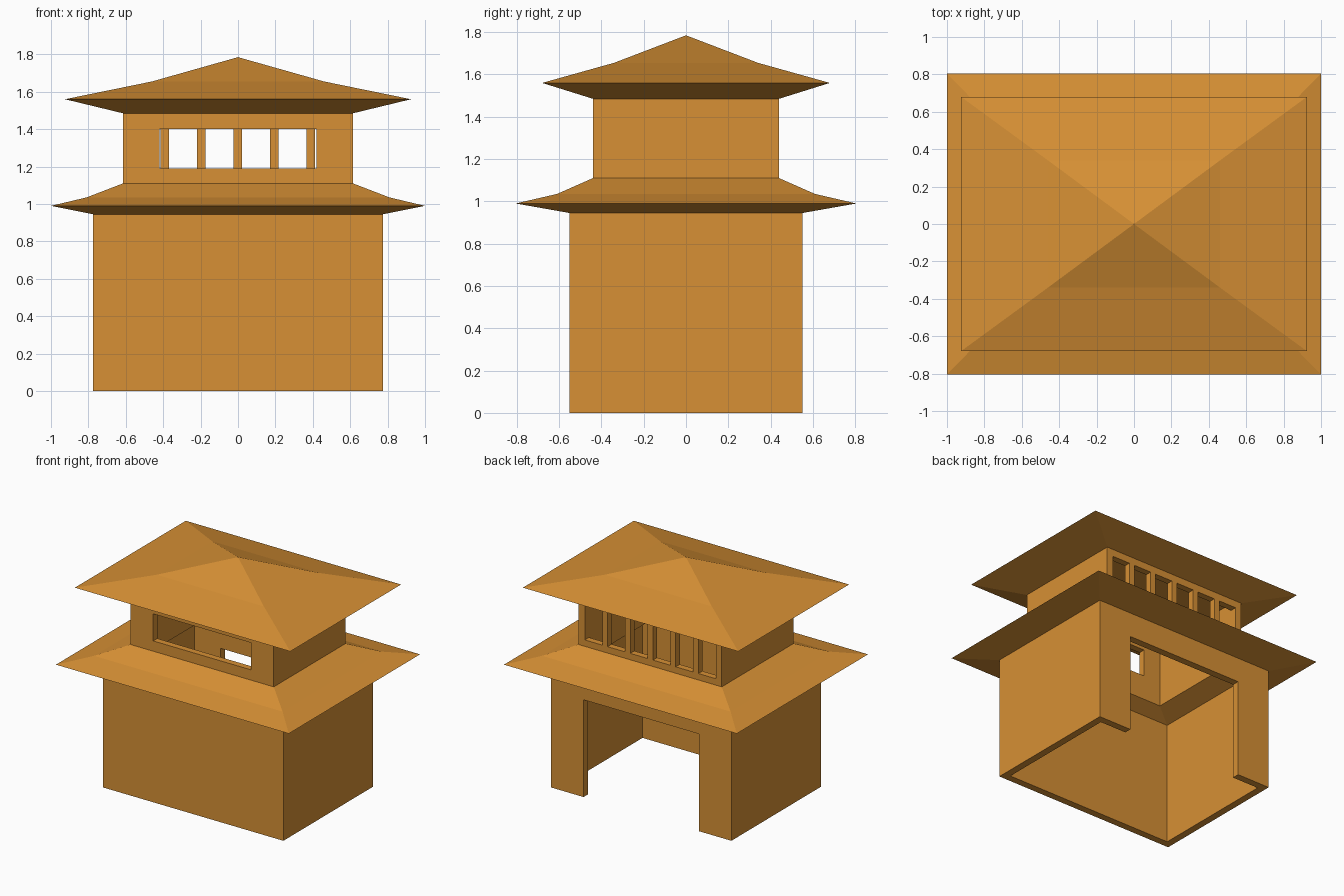
import bpy, bmesh
from mathutils import Matrix, Vector

if "Cube" in bpy.data.objects:
    bpy.data.objects.remove(bpy.data.objects["Cube"])

wood = bpy.data.materials.new("warm_wood")
wood.diffuse_color = (0.68, 0.28, 0.035, 1)
wood.use_nodes = True
wood.node_tree.nodes["Principled BSDF"].inputs["Base Color"].default_value = wood.diffuse_color


def finish(name, bm):
    bmesh.ops.recalc_face_normals(bm, faces=bm.faces)
    me = bpy.data.meshes.new(name)
    bm.to_mesh(me)
    bm.free()
    ob = bpy.data.objects.new(name, me)
    bpy.context.collection.objects.link(ob)
    me.materials.append(wood)
    return ob


def loft(name, rings, apex=None):
    """Skin rectangles (half x, half y, z): a closed loop, or capped below with an apex."""
    bm = bmesh.new()
    loops = [[bm.verts.new((sx * x, sy * y, z))
              for sx, sy in ((-1, -1), (1, -1), (1, 1), (-1, 1))]
             for x, y, z in rings]
    pairs = list(zip(loops, loops[1:]))
    if apex is None:
        pairs.append((loops[-1], loops[0]))
    else:
        tip = bm.verts.new((0, 0, apex))
        bm.faces.new(loops[0])
        for i in range(4):
            bm.faces.new((loops[-1][i], loops[-1][(i + 1) % 4], tip))
    for a, b in pairs:
        for i in range(4):
            j = (i + 1) % 4
            bm.faces.new((a[i], a[j], b[j], b[i]))
    return finish(name, bm)


def cut(target, boxes):
    """Subtract boxes given as (min corner, max corner)."""
    bm = bmesh.new()
    for lo, hi in boxes:
        lo, hi = Vector(lo), Vector(hi)
        m = Matrix.Translation((lo + hi) / 2) @ Matrix.Diagonal((*(hi - lo), 1))
        bmesh.ops.create_cube(bm, size=1, matrix=m)
    cutter = finish("opening_cutter", bm)
    cutter.hide_render = True
    mod = target.modifiers.new("openings", 'BOOLEAN')
    mod.operation, mod.solver, mod.object = 'DIFFERENCE', 'EXACT', cutter
    bpy.context.view_layer.objects.active = target
    bpy.ops.object.modifier_apply(modifier=mod.name)
    bpy.data.objects.remove(cutter, do_unlink=True)


# Ground storey: hollow walls with a wide doorway at the back
lower_walls = loft("lower_walls", [(0.775, 0.55, 0), (0.775, 0.55, 0.945),
                                   (0.72, 0.495, 0.945), (0.72, 0.495, 0)])
cut(lower_walls, [((-0.495, 0.4, -0.1), (0.495, 0.7, 0.755))])

# Skirt roof, open in the middle
loft("lower_roof", [(0.775, 0.55, 0.945), (1.0, 0.805, 0.99), (0.81, 0.61, 1.035),
                    (0.615, 0.44, 1.11), (0.565, 0.39, 1.11), (0.565, 0.39, 1.0),
                    (0.72, 0.495, 0.945)])

# Upper storey: one long front window, six slatted windows at the back
upper_walls = loft("upper_walls", [(0.615, 0.44, 1.11), (0.615, 0.44, 1.485),
                                   (0.565, 0.39, 1.485), (0.565, 0.39, 1.11)])
pitch, half_gap = 0.195, 0.075
centres = [(i - 2.5) * pitch - 0.002 + pitch / 2 - pitch / 2 for i in range(6)]
windows = [((c - half_gap, 0.3, 1.16), (c + half_gap, 0.6, 1.43)) for c in centres]
cut(upper_walls, windows + [((-0.42, -0.6, 1.19), (0.42, -0.3, 1.40))])

# Main hipped roof with a steeper crown
loft("upper_roof", [(0.615, 0.44, 1.485), (0.925, 0.68, 1.56), (0.46, 0.34, 1.655)],
     apex=1.785)
